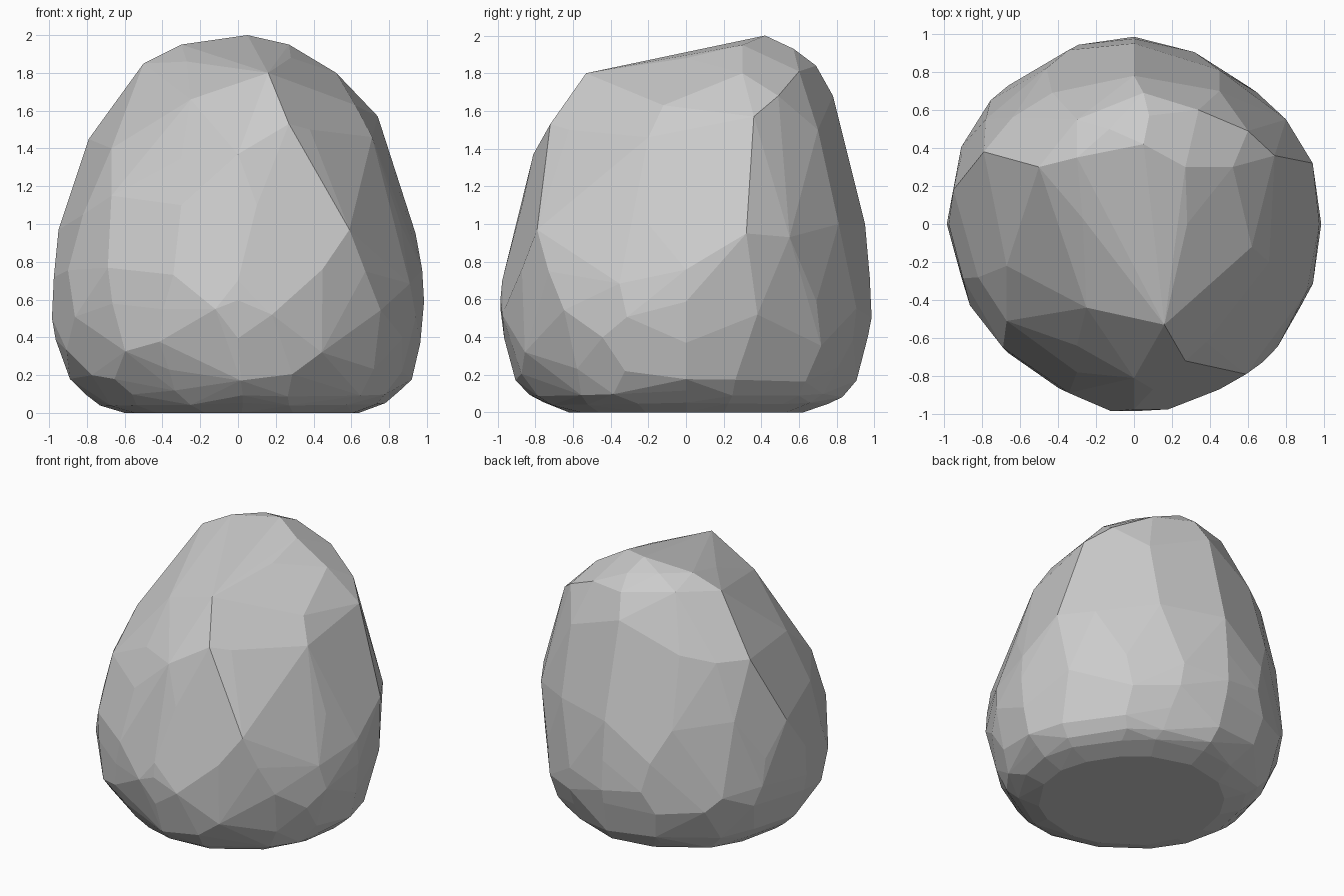
import bpy, bmesh, random
from math import sin, cos, tau

random.seed(4)
bm = bmesh.new()

# Rounded lower body: rings of (height, radius, x shift), slightly irregular
rings = [(0, .62, .02), (.045, .755, .025), (.1, .83, .025), (.2, .905, .015),
         (.37, .965, 0), (.55, .985, 0), (.72, .975, 0)]
SIDES = 16
for i, (z, r, shift) in enumerate(rings):
    for k in range(SIDES):
        on_axis = k % 4 == 0
        a = tau * k / SIDES + (0 if on_axis else random.uniform(-.1, .1))
        rad = r * (1 if on_axis else random.uniform(.975, 1.0))
        rad *= 1 - .022 * sin(2 * a)      # a little longer on one diagonal
        h = z if i == 0 else z + random.uniform(-.2, .2) * min(z, .25)
        bm.verts.new((rad * cos(a) + shift, rad * sin(a), h))

# Chiselled shoulders and sloping crown: corner points of the main facets
corners = [
    (.18, -.975, .52), (-.12, -.985, .55),
    (.59, -.79, .97), (.94, .32, .95), (.8, .55, .93), (.86, -.2, 1.0), (.45, .81, 1.0),
    (0, .95, 1.0), (-.46, .82, 1.0), (-.78, .55, 1.05), (-.95, .18, .97), (-.82, -.28, 1.05),
    (-.67, -.51, 1.15), (-.3, -.78, 1.1), (.1, -.87, 1.1),
    (.27, -.72, 1.53), (.38, -.62, 1.5), (0, -.81, 1.37), (-.3, -.64, 1.35), (-.25, -.44, 1.66),
    (-.67, -.22, 1.4), (-.54, -.21, 1.53), (-.79, .38, 1.45), (-.64, .56, 1.45), (-.43, .69, 1.5),
    (0, .82, 1.5), (.45, .7, 1.5), (.74, .36, 1.57), (.62, -.12, 1.63), (.71, -.2, 1.46),
    (.16, -.53, 1.8), (-.27, .03, 1.86), (-.5, .3, 1.85), (-.3, .55, 1.88),
    (.05, .69, 1.84), (.34, .6, 1.81), (.6, .49, 1.68), (.52, .3, 1.8), (.28, 0, 1.88),
    (.27, .3, 1.95), (.05, .42, 2.0), (.08, .57, 1.93), (-.13, .5, 1.955), (-.3, .35, 1.95),
    (0, .78, 1.68),
]
for c in corners:
    bm.verts.new(c)

# Wrap everything in one faceted skin
res = bmesh.ops.convex_hull(bm, input=bm.verts[:])
inner = {g for g in res["geom_interior"] + res["geom_unused"] if isinstance(g, bmesh.types.BMVert)}
bmesh.ops.delete(bm, geom=list(inner), context='VERTS')
bmesh.ops.dissolve_limit(bm, angle_limit=.05, verts=bm.verts[:], edges=bm.edges[:])
bmesh.ops.recalc_face_normals(bm, faces=bm.faces[:])

mesh = bpy.data.meshes.new("boulder")
bm.to_mesh(mesh)
bm.free()
boulder = bpy.data.objects.new("boulder", mesh)
bpy.context.collection.objects.link(boulder)
